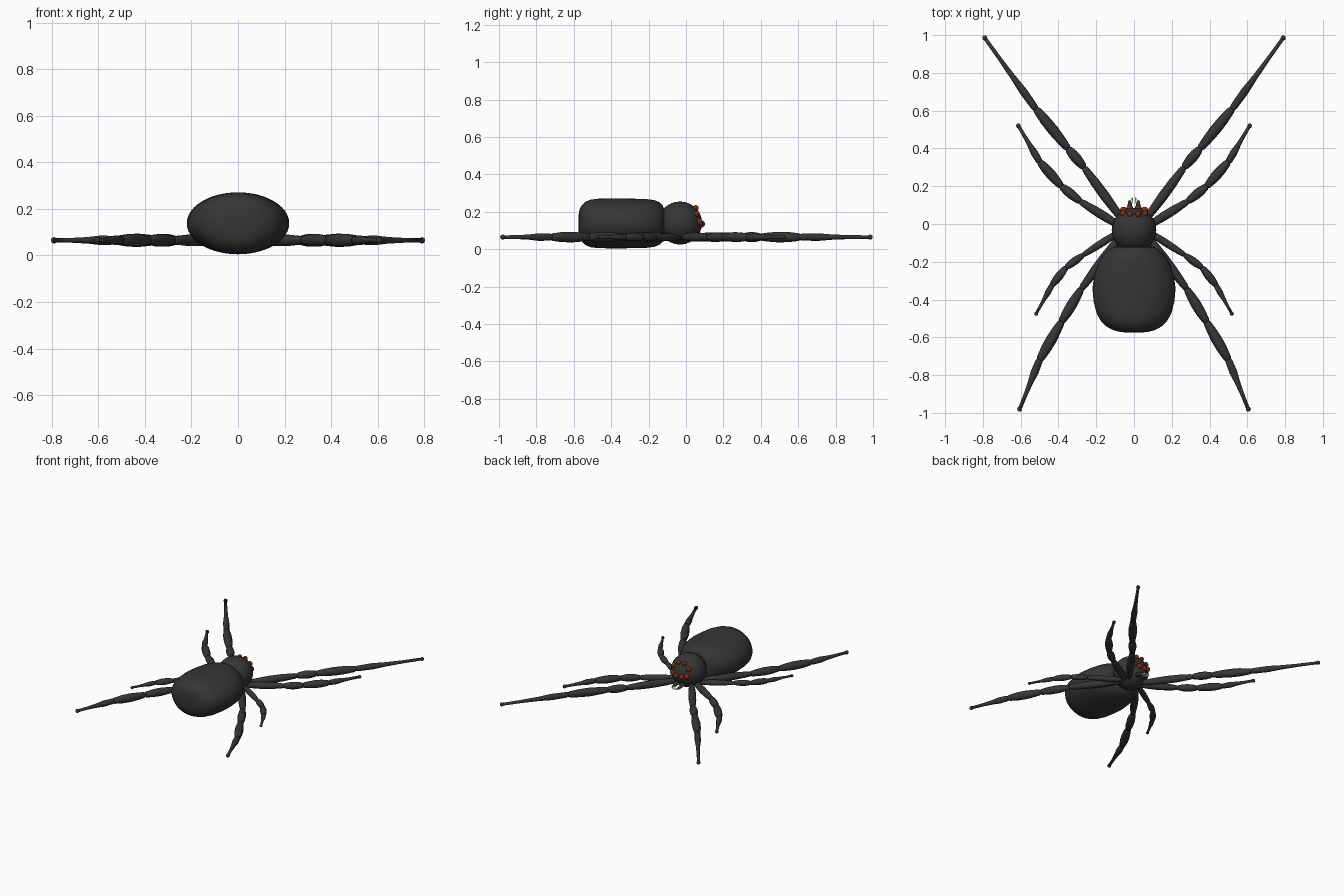
import bpy, bmesh, math
from mathutils import Vector, Matrix

if "Cube" in bpy.data.objects:
    bpy.data.objects.remove(bpy.data.objects["Cube"])


def material(name, rgb):
    m = bpy.data.materials.new(name)
    m.diffuse_color = (*rgb, 1)
    m.use_nodes = True
    m.node_tree.nodes["Principled BSDF"].inputs["Base Color"].default_value = m.diffuse_color
    return m


BLACK = material("charcoal", (0.036, 0.036, 0.036))
RED = material("dark red", (0.19, 0.025, 0.006))
WHITE = material("fang white", (0.85, 0.85, 0.85))


def finish(name, bm, mat):
    bmesh.ops.recalc_face_normals(bm, faces=bm.faces)
    me = bpy.data.meshes.new(name)
    bm.to_mesh(me)
    bm.free()
    me.materials.append(mat)
    me.polygons.foreach_set("use_smooth", [True] * len(me.polygons))
    ob = bpy.data.objects.new(name, me)
    bpy.context.collection.objects.link(ob)
    return ob


def ball(bm, centre, r):
    mat = Matrix.Translation(centre) @ Matrix.Diagonal((r[0], r[1], r[2], 1))
    bmesh.ops.create_uvsphere(bm, u_segments=24, v_segments=14, radius=1, matrix=mat)


def loft(bm, rings, n=20):
    """Skin (centre, side vector, up vector) rings and cap both ends."""
    loops = []
    for c, u, v in rings:
        loops.append([bm.verts.new(c + u * math.cos(2 * math.pi * i / n) + v * math.sin(2 * math.pi * i / n))
                      for i in range(n)])
    for a, b in zip(loops, loops[1:]):
        for i in range(n):
            bm.faces.new((a[i], a[(i + 1) % n], b[(i + 1) % n], b[i]))
    bm.faces.new(loops[0])
    bm.faces.new(loops[-1])


def segment(bm, a, b, profile):
    """Leg segment between two points; profile = (fraction, radius)."""
    a, b = Vector(a), Vector(b)
    d = (b - a).normalized()
    up = Vector((0, 0, 1))
    side = d.cross(up).normalized()
    up = side.cross(d)
    loft(bm, [(a.lerp(b, t), side * r, up * r) for t, r in profile], 14)


# abdomen: blunt egg from elliptical rings (y, half width, half height)
bm = bmesh.new()
egg = [(-0.575, 0.03, 0.035), (-0.572, 0.07, 0.065), (-0.562, 0.11, 0.09), (-0.54, 0.151, 0.115),
       (-0.51, 0.178, 0.127), (-0.47, 0.199, 0.132), (-0.41, 0.214, 0.133), (-0.34, 0.22, 0.133),
       (-0.27, 0.211, 0.132), (-0.21, 0.19, 0.13), (-0.17, 0.167, 0.125), (-0.14, 0.14, 0.113),
       (-0.123, 0.11, 0.095), (-0.115, 0.07, 0.06)]
loft(bm, [(Vector((0, y, 0.138)), Vector((w, 0, 0)), Vector((0, 0, h))) for y, w, h in egg], 48)
finish("abdomen", bm, BLACK)

# head
bm = bmesh.new()
ball(bm, (0, -0.032, 0.14), (0.118, 0.118, 0.115))
finish("head", bm, BLACK)

# eyes: four mirrored pairs on the front of the head
bm = bmesh.new()
for x, y, z, r in [(0.056, 0.072, 0.145, 0.019), (0.022, 0.083, 0.135, 0.018),
                   (0.058, 0.055, 0.19, 0.017), (0.022, 0.052, 0.22, 0.016)]:
    for s in (-1, 1):
        ball(bm, (s * x, y, z), (r, r, r))
finish("eyes", bm, RED)

# jaws and pale fangs under the eyes
jaw, fang = bmesh.new(), bmesh.new()
for s in (-1, 1):
    segment(jaw, (s * 0.02, 0.05, 0.08), (s * 0.024, 0.125, 0.066),
            [(0, 0.014), (0.5, 0.013), (0.85, 0.009), (1, 0.004)])
    segment(fang, (s * 0.02, 0.10, 0.066), (s * 0.008, 0.14, 0.06),
            [(0, 0.009), (0.6, 0.007), (1, 0.002)])
finish("jaws", jaw, BLACK)
finish("fangs", fang, WHITE)

# legs: joint points in plan and thickness, mirrored left and right
LEGS = {
    "front_leg": ([(0.06, 0.02), (0.265, 0.30), (0.35, 0.40), (0.52, 0.61), (0.79, 0.985)], 0.029),
    "second_leg": ([(0.06, -0.02), (0.285, 0.12), (0.385, 0.20), (0.50, 0.33), (0.612, 0.52)], 0.027),
    "third_leg": ([(0.06, -0.03), (0.27, -0.165), (0.36, -0.23), (0.435, -0.325), (0.518, -0.475)], 0.022),
    "back_leg": ([(0.06, -0.05), (0.28, -0.345), (0.385, -0.52), (0.50, -0.72), (0.605, -0.98)], 0.029),
}
Z = 0.065
SPINDLE = [(-0.02, 0.45), (0.03, 0.68), (0.2, 0.85), (0.45, 1.0), (0.7, 0.95), (0.95, 0.72), (1.02, 0.45)]
for name, (pts, r) in LEGS.items():
    for s, tag in ((-1, "left"), (1, "right")):
        bm = bmesh.new()
        p = [Vector((s * x, y, Z)) for x, y in pts]
        for k, f in enumerate((0.9, 0.95, 1.0)):
            segment(bm, p[k], p[k + 1], [(t, r * f * q) for t, q in SPINDLE])
        # tapered foot with a small knob on the tip
        segment(bm, p[3], p[4], [(-0.03, r * 0.45), (0.03, r * 0.65), (0.25, r * 0.72), (0.45, r * 0.5),
                                 (0.7, r * 0.37), (1, r * 0.33)])
        ball(bm, p[4], (r * 0.46,) * 3)
        finish(tag + "_" + name, bm, BLACK)
